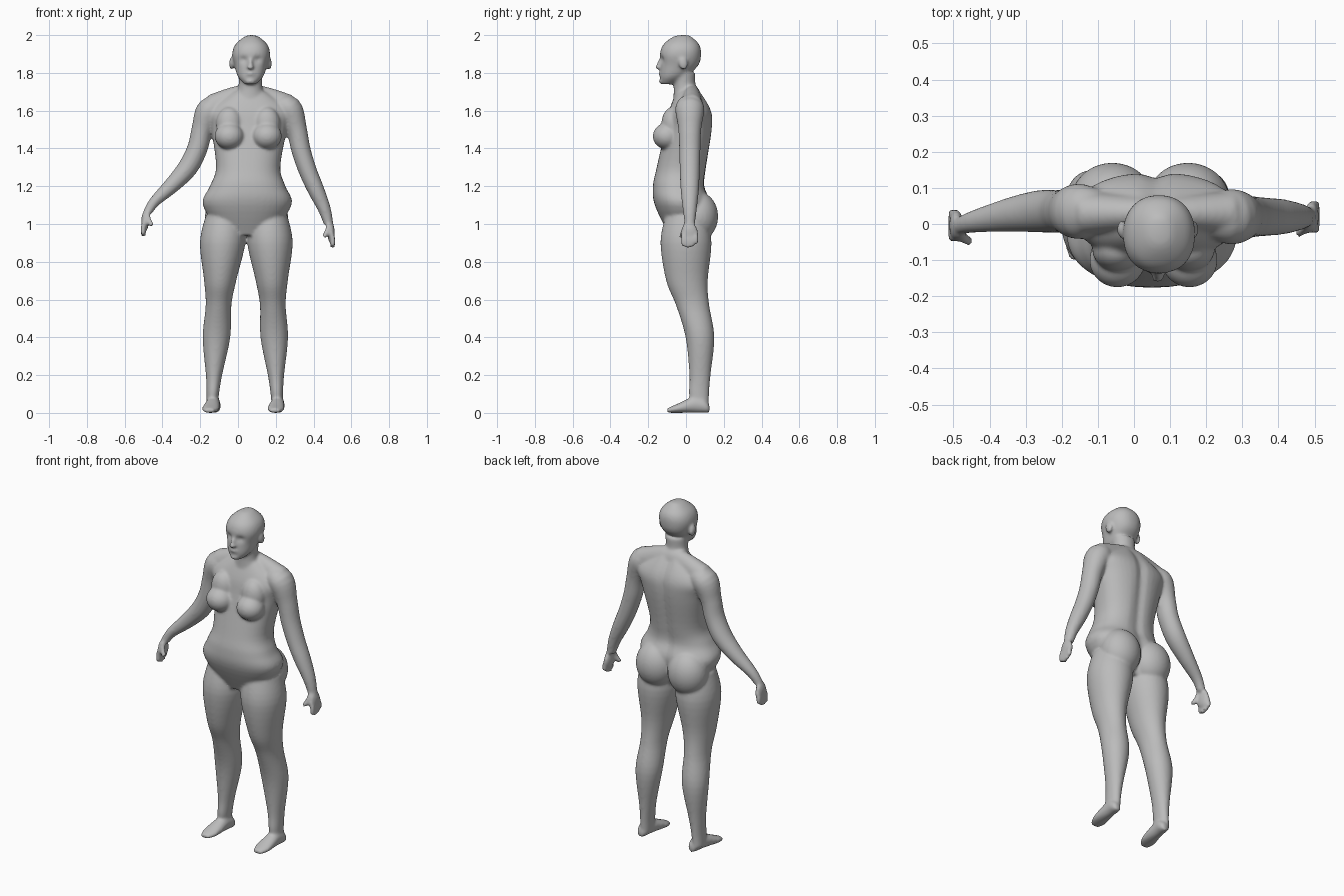
import bpy, bmesh
from math import sin, cos, pi, exp, copysign
from mathutils import Vector, Matrix

if "Cube" in bpy.data.objects:
    bpy.data.objects.remove(bpy.data.objects["Cube"])

X, Y, Z = Vector((1, 0, 0)), Vector((0, 1, 0)), Vector((0, 0, 1))
SIDES = (-1, 1)
bm = bmesh.new()


def spline(rows, steps=5):
    """Catmull-Rom interpolation of rows of numbers."""
    rows = [Vector(row) for row in rows]
    padded = [rows[0], *rows, rows[-1]]
    smooth = []
    for before, start, end, after in zip(padded, padded[1:], padded[2:], padded[3:]):
        for step in range(steps):
            t = step / steps
            linear = (end - before) * t
            square = (before * 2 - start * 5 + end * 4 - after) * t * t
            cubic = (start * 3 - before - end * 3 + after) * t ** 3
            smooth.append(start + (linear + square + cubic) / 2)
    return smooth + [rows[-1]]


def loft(rows, frame, power=2, sides=40):
    """Skin rings of (x, y, z, half width, half depth) and return the vertices."""
    rows = spline(rows)
    rings = []
    for i, row in enumerate(rows):
        centre, width, depth = Vector(row[:3]), row[3], row[4]
        across, along = X, (Z if frame == "foot" else Y)
        if frame == "limb":
            previous, following = rows[max(i - 1, 0)], rows[min(i + 1, len(rows) - 1)]
            across = Y.cross(Vector(following[:3]) - Vector(previous[:3])).normalized()
        ring = []
        for k in range(sides):
            angle = 2 * pi * k / sides
            u, v = (copysign(abs(f) ** (2 / power), f) for f in (cos(angle), sin(angle)))
            ring.append(bm.verts.new(centre + across * (u * width) + along * (v * depth)))
        rings.append(ring)
    for low, high in zip(rings, rings[1:]):
        for k in range(sides):
            n = (k + 1) % sides
            bm.faces.new((low[k], low[n], high[n], high[k]))
    bm.faces.new(rings[0][::-1])
    bm.faces.new(rings[-1])
    return [vert for ring in rings for vert in ring]


def column(base, lean, rows, power=2):
    """Upright loft on a leaning axis, from rows of (height, half width, front, back)."""
    return loft([(base + lean * z, (back - front) / 2, z, half, (front + back) / 2)
                 for z, half, front, back in rows], "upright", power)


def ball(centre, radii, turn=0):
    place = Matrix.Translation(centre) @ Matrix.Rotation(turn, 4, "X")
    bmesh.ops.create_uvsphere(bm, u_segments=32, v_segments=20, radius=1,
                              matrix=place @ Matrix.Diagonal((*radii, 1)))


def bump(distance, size):
    return exp(-(distance / size) ** 2)


# Torso with a spine groove
axis = (.02, .026)
torso = column(*axis, [
    (.94, .13, .09, .08), (1.1, .235, .165, .13), (1.2, .2, .175, .1),
    (1.3, .17, .155, .11), (1.5, .2, .11, .14), (1.6, .22, .09, .135),
    (1.7, .09, .05, .08)], 2.3)
for vert in torso:
    if vert.co.y > 0:
        vert.co.y -= .016 * bump(vert.co.x - .06, .03)

# Shoulder line and neck
loft([(-.14, .03, 1.62, .065, .06), (.06, .03, 1.66, .08, .05), (.27, .03, 1.62, .065, .06)], "limb")
column(*axis, [(1.62, .12, .07, .11), (1.71, .066, .065, .055), (1.8, .065, .07, .05)])

# Head with eye sockets
face = .066
head = column(*axis, [
    (1.74, .03, .13, -.07), (1.78, .067, .137, 0), (1.84, .087, .135, .065),
    (1.9, .1, .138, .08), (1.95, .085, .12, .07), (1.99, .04, .07, .03),
    (2, .01, .03, .01)], 2.2)
for vert in head:
    for side in SIDES:
        if vert.co.y < -.03:
            across, up = vert.co.x - face - side * .036, vert.co.z - 1.87
            vert.co.y += .018 * bump(across, .02) * bump(up, .016)

# Nose, mouth, chin and ears
ball((face, -.14, 1.85), (.012, .013, .03), -.3)
ball((face, -.147, 1.83), (.017, .018, .012))
ball((face, -.13, 1.795), (.026, .016, .012))
ball((face, -.127, 1.755), (.025, .016, .016))
for side in SIDES:
    ball((face + side * .1, -.015, 1.85), (.013, .024, .034), .2)

# Breasts and buttocks
for side in SIDES:
    ball((.054 + side * .1, -.1, 1.465), (.078, .076, .07))
    ball((.054 + side * .1, -.07, 1.53), (.07, .06, .09))
    ball((.045 + side * .105, .065, 1.04), (.115, .105, .13))

# Legs and feet
leg = [(1.04, .1, .11, .11), (.9, .12, .135, .135), (.7, .085, .105, .115),
       (.57, .068, .053, .123), (.4, .073, .002, .15), (.2, .043, -.018, .13),
       (.1, .033, -.015, .122), (.03, .03, -.03, .12)]
foot = [(.125, .016, .02), (.1, .032, .035), (.05, .035, .045), (-.05, .045, .023), (-.1, .025, .012)]
for base, lean, heel, splay in ((-.14, .065, -.138, .15), (.21, -.045, .205, .1)):
    column(base, lean, leg)
    loft([(heel + splay * y, y, height, half, height) for y, half, height in foot], "foot")

# Arms as (x, height, radius), each with palm, fingers and thumb
right_arm = [(-.08, 1.62, .05), (-.15, 1.6, .07), (-.19, 1.5, .056), (-.215, 1.4, .054),
             (-.265, 1.3, .053), (-.345, 1.21, .043), (-.44, 1.12, .029), (-.48, 1.06, .023)]
left_arm = [(.2, 1.62, .05), (.268, 1.61, .07), (.31, 1.5, .055), (.334, 1.39, .051),
            (.37, 1.28, .048), (.413, 1.18, .044), (.457, 1.08, .034), (.48, 1, .025)]


def finger(start, end, radius):
    bend = (start + end) / 2 + X * copysign(.006, start.x)
    loft([(*point, radius, radius) for point in (start, bend, end)], "limb", sides=14)


for arm, side in ((right_arm, -1), (left_arm, 1)):
    path = [(x, min(.035, (z - 1.08) / 5) if side < 0 else .02, z, r, r * 1.1) for x, z, r in arm]
    loft(path, "limb")
    wrist = Vector(path[-1][:3])
    palm = wrist + Vector((side * .012, 0, -.045))
    ball(palm, (.02, .043, .055))
    for i, length in enumerate((.07, .08, .075, .06)):
        knuckle = palm + Y * (i - 1.5) * .022
        finger(knuckle, knuckle + Vector((side * .008, 0, -length)), .013)
    finger(wrist - Y * .02, wrist + Vector((-side * .025, -.045, -.07)), .014)

# Fuse the parts into one smooth skin
bmesh.ops.recalc_face_normals(bm, faces=bm.faces)
mesh = bpy.data.meshes.new("body")
bm.to_mesh(mesh)
bm.free()
body = bpy.data.objects.new("body", mesh)
bpy.context.collection.objects.link(body)
fuse = body.modifiers.new("fuse", "REMESH")
fuse.mode, fuse.voxel_size, fuse.use_smooth_shade = "VOXEL", .0075, True
soften = body.modifiers.new("soften", "SMOOTH")
soften.factor, soften.iterations = .5, 9

# Plain grey skin
skin = bpy.data.materials.new("grey skin")
skin.use_nodes = True
grey = (.5, .5, .5, 1)
skin.diffuse_color = grey
skin.node_tree.nodes["Principled BSDF"].inputs["Base Color"].default_value = grey
mesh.materials.append(skin)
